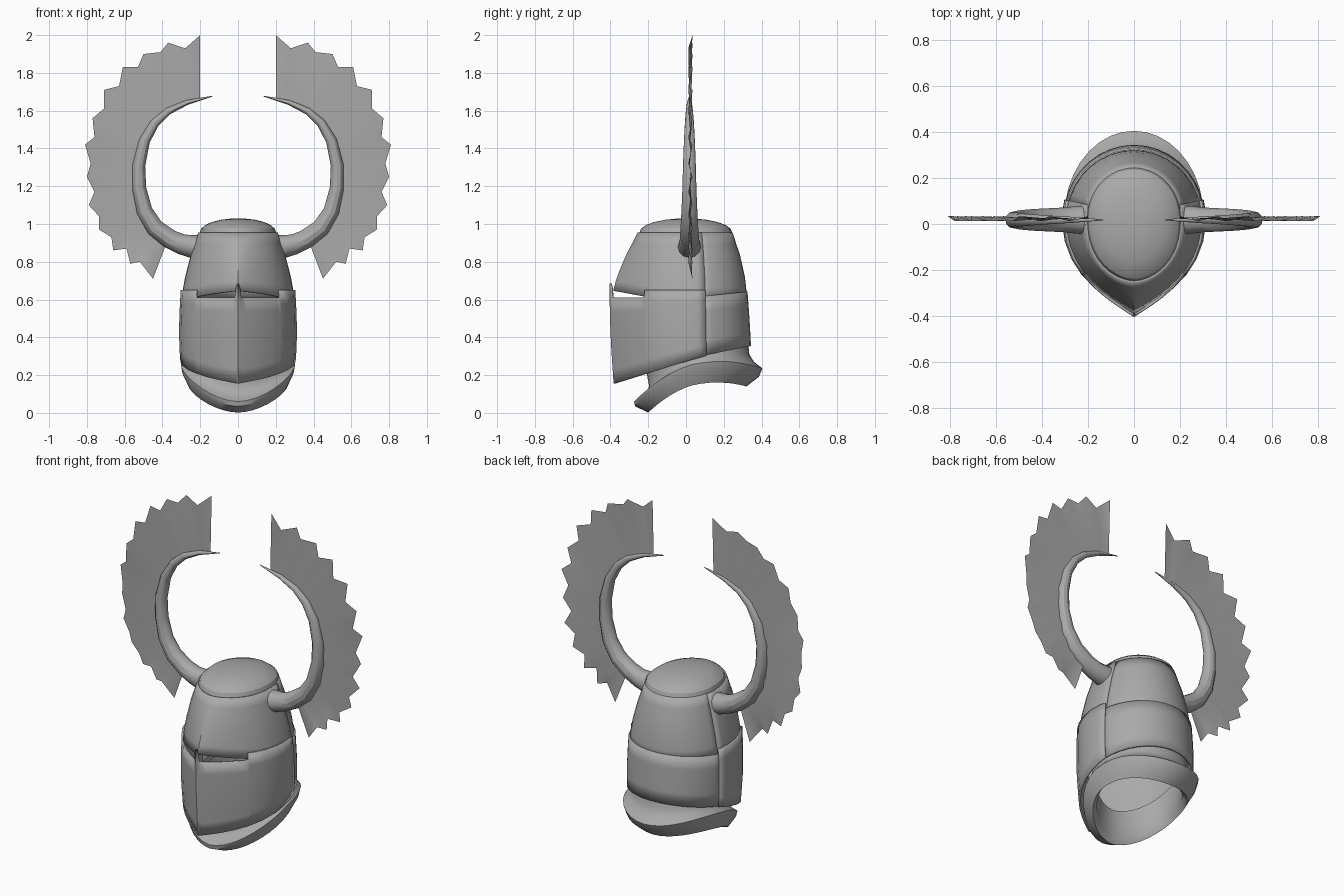
import bpy, bmesh, math
from mathutils import Vector

if "Cube" in bpy.data.objects:
    bpy.data.objects.remove(bpy.data.objects["Cube"])

steel = bpy.data.materials.new("steel_grey")
steel.diffuse_color = (0.4, 0.4, 0.4, 1)
steel.use_nodes = True
steel.node_tree.nodes["Principled BSDF"].inputs["Base Color"].default_value = steel.diffuse_color
YC = 0.03  # depth at which the helm is widest


def finish(name, rows, wrap=False, thick=0.0, mirror=False, cap=False, angle=30):
    """Skin a grid of points into a smooth shaded object."""
    bm = bmesh.new()
    grid = [[bm.verts.new(p) for p in row] for row in rows]
    for a, b in zip(grid, grid[1:]):
        n = len(a)
        for i in range(n if wrap else n - 1):
            j = (i + 1) % n
            bm.faces.new((a[i], a[j], b[j], b[i]))
    if cap:
        bm.faces.new(grid[-1])
    bmesh.ops.recalc_face_normals(bm, faces=bm.faces)
    me = bpy.data.meshes.new(name)
    bm.to_mesh(me)
    bm.free()
    ob = bpy.data.objects.new(name, me)
    bpy.context.collection.objects.link(ob)
    me.materials.append(steel)
    if thick:
        mod = ob.modifiers.new("thickness", 'SOLIDIFY')
        mod.thickness, mod.offset = thick, -1
    if mirror:
        ob.modifiers.new("mirror", 'MIRROR')
    bpy.ops.object.select_all(action='DESELECT')
    ob.select_set(True)
    bpy.context.view_layer.objects.active = ob
    bpy.ops.object.shade_smooth_by_angle(angle=math.radians(angle))
    return ob


def section(deg, w, yf, yb, q, p=2.4):
    """Horizontal outline: pointed at the front (-90), round at the back (90)."""
    s = math.sin(math.radians(deg))
    if s < 0:
        return w * max(0.0, 1 - (-s) ** p) ** q, YC + s * (YC - yf)
    return w * max(0.0, 1 - s * s) ** 0.5, YC + s * (yb - YC)


def lookup(table, z):
    """Interpolate (z, width, front, back, sharpness) rows."""
    z = min(max(z, table[0][0]), table[-1][0])
    for a, b in zip(table, table[1:]):
        if z <= b[0]:
            f = (z - a[0]) / (b[0] - a[0])
            return [u + (v - u) * f for u, v in zip(a[1:], b[1:])]


def both_sides(degs):
    """Columns from right back, round the front, to left back."""
    return [(d, 1) for d in reversed(degs)] + [(d, -1) for d in degs if d > -90]


def plate(name, table, cols, low, high, steps, grow=0.0, thick=0.012):
    rows = []
    for k in range(steps + 1):
        row = []
        for d, side in cols:
            x0, y0 = section(d, *lookup(table, 0.5))
            z = low(x0, y0) + (high(x0, y0, d) - low(x0, y0)) * k / steps
            w, yf, yb, q = lookup(table, z)
            x, y = section(d, w + grow, yf - grow, yb + grow, q)
            row.append((x * side, y, z))
        rows.append(row)
    return finish(name, rows, thick=thick)


LOWER = [(0.15, 0.297, -0.383, 0.352, 1), (0.36, 0.312, -0.397, 0.350, 1),
         (0.50, 0.312, -0.403, 0.342, 1), (0.69, 0.302, -0.405, 0.328, 1)]
SKULL = [(0.60, 0.296, -0.392, 0.325, 1), (0.72, 0.274, -0.36, 0.312, .9),
         (0.84, 0.243, -0.31, 0.285, .72), (0.95, 0.205, -0.25, 0.247, .55)]


# Visor with stepped eye slit and a small raised nasal tab
def visor_top(x, y, d):
    if d <= -85:
        return 0.685
    if d <= -80:
        return 0.665
    return 0.61 if d < -35.2 else 0.65


front = [-90, -85, -80, -77, -70, -62, -54, -45, -35.5, -35, -25, -14, -4, 6, 14]
plate("visor", LOWER, both_sides(front),
      lambda x, y: 0.16 + 0.29 * (y + 0.385), visor_top, 6)

# Neck guard plate at the back
back = [10, 20, 30, 40, 50, 60, 70, 80, 90]
back_cols = [(d, 1) for d in back] + [(d, -1) for d in reversed(back[:-1])]
plate("back_plate", LOWER, back_cols, lambda x, y: 0.31 + 0.2 * (y - 0.12),
      lambda x, y, d: 0.62 + 0.1 * (y - 0.12), 4, grow=-0.006)

# Upper skull in two overlapping halves
skull_low = lambda x, y: max(0.605, 0.645 - 0.18 * (y + 0.38))
skull_high = lambda x, y, d: 0.955
smooth_front = list(range(-90, 14, 8)) + [14]
plate("skull_front", SKULL, both_sides(smooth_front), skull_low, skull_high, 6, 0.006)
plate("skull_back", SKULL, back_cols, lambda x, y: 0.605, skull_high, 6)

# Domed crown
ring = both_sides(list(range(-90, 91, 10)))[1:]
rows = []
for a in (90, 74, 58, 42, 26, 10):
    f = math.sin(math.radians(a))
    row = []
    for d, side in ring:
        x, y = section(d, 0.203, -0.248, 0.246, 0.55)
        row.append((x * side * f, y * f, 0.95 + 0.08 * math.cos(math.radians(a)) ** 0.9))
    rows.append(row)
finish("crown", rows, wrap=True, cap=True)

# Flared collar: width, front, back, then height at front, side and back
COLLAR = [(0.265, -0.21, 0.325, 0.22, 0.37, 0.42), (0.265, -0.195, 0.335, 0.14, 0.30, 0.31),
          (0.285, -0.22, 0.36, 0.09, 0.275, 0.27), (0.303, -0.275, 0.405, 0.06, 0.255, 0.235),
          (0.295, -0.27, 0.385, 0.035, 0.215, 0.19), (0.262, -0.20, 0.32, 0.002, 0.145, 0.14),
          (0.235, -0.18, 0.29, 0.04, 0.18, 0.17), (0.245, -0.185, 0.315, 0.21, 0.36, 0.41)]
rows = []
for w, yf, yb, zf, zs, zb in COLLAR:
    row = []
    for d, side in ring:
        x, y = section(d, w, yf, yb, 0.55, 2)
        s = math.sin(math.radians(d))
        row.append((x * side, y, zs + s * (zb - zf) / 2 + s * s * ((zf + zb) / 2 - zs)))
    rows.append(row)
finish("collar", rows, wrap=True, angle=45)

# Curved tapering horns: x, z, radius
HORN = [(0.17, 0.875, .064), (0.25, 0.882, .06), (0.30, 0.893, .054), (0.36, 0.92, .051),
        (0.44, 0.98, .047), (0.495, 1.07, .042), (0.523, 1.19, .037), (0.525, 1.31, .034),
        (0.495, 1.44, .029), (0.44, 1.535, .024), (0.37, 1.597, .019), (0.27, 1.643, .013),
        (0.135, 1.677, .002)]
HY = 0.018
rows = []
for i, (x, z, r) in enumerate(HORN):
    a, b = HORN[max(i - 1, 0)], HORN[min(i + 1, len(HORN) - 1)]
    t = Vector((b[0] - a[0], 0, b[1] - a[1])).normalized()
    n = Vector((t.z, 0, -t.x))
    row = []
    for k in range(12):
        g = k * math.tau / 12
        row.append(Vector((x, HY, z)) + n * r * math.cos(g) + Vector((0, r * math.sin(g), 0)))
    rows.append(row)
finish("horn", rows, wrap=True, cap=True, mirror=True)

# Pleated fans with a toothed rim, fixed along the horns
RIM = [(0.2, 2.0), (0.28, 1.93), (0.37, 1.96), (0.41, 1.91), (0.5, 1.9), (0.53, 1.83),
       (0.61, 1.83), (0.63, 1.73), (0.71, 1.71), (0.71, 1.61), (0.77, 1.56), (0.76, 1.46),
       (0.81, 1.42), (0.78, 1.32), (0.8, 1.25), (0.76, 1.17), (0.79, 1.1), (0.735, 1.04),
       (0.735, 0.97), (0.67, 0.93), (0.66, 0.86), (0.59, 0.87), (0.57, 0.79), (0.52, 0.8),
       (0.45, 0.71)]
inner = []
for i in range(len(RIM)):
    u = 11.5 - 8.4 * i / (len(RIM) - 1)
    k = int(u)
    inner.append([p + (q - p) * (u - k) for p, q in zip(HORN[k], HORN[k + 1])])
inner[0][0] = 0.2
rows = []
for f in (0, 0.33, 0.67, 1):
    rows.append([(a[0] + (b[0] - a[0]) * f, HY + 0.005 + 0.011 * f * (-1) ** i,
                  a[1] + (b[1] - a[1]) * f) for i, (a, b) in enumerate(zip(inner, RIM))])
finish("pleated_fan", rows, mirror=True, angle=50)
